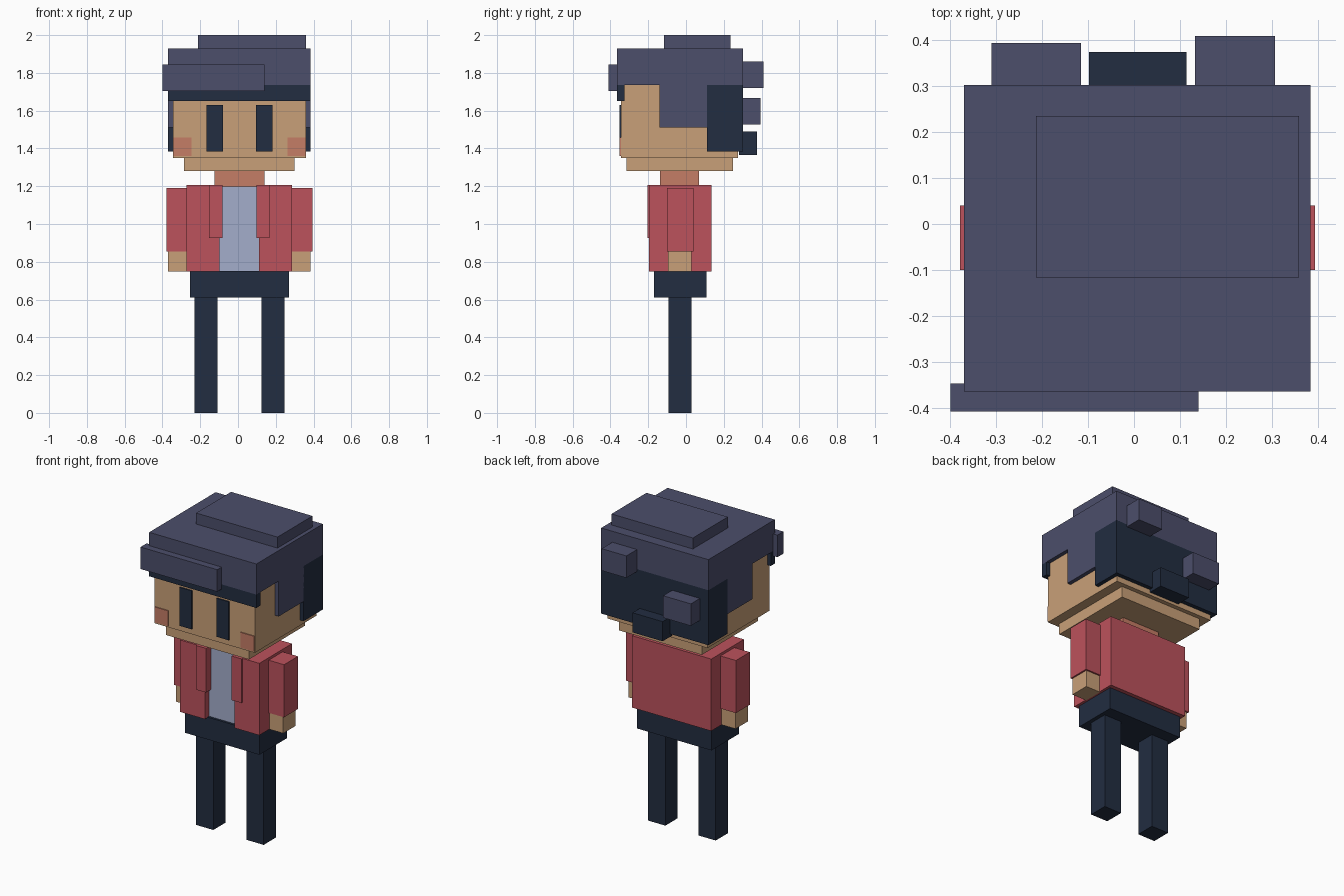
import bpy
import bmesh

if "Cube" in bpy.data.objects:
    bpy.data.objects.remove(bpy.data.objects["Cube"])


def material(name, color):
    m = bpy.data.materials.new(name)
    lin = [c / 12.92 if c <= 0.04045 else ((c + 0.055) / 1.055) ** 2.4
           for c in (v / 255 for v in color)]
    m.diffuse_color = (*lin, 1)
    m.use_nodes = True
    m.node_tree.nodes["Principled BSDF"].inputs["Base Color"].default_value = m.diffuse_color
    return m


HAIR = material("slate hair", (76, 78, 107))
NAVY = material("dark navy", (34, 45, 65))
SKIN = material("tan skin", (201, 160, 120))
BLUSH = material("blush", (197, 125, 102))
RED = material("jacket red", (188, 82, 92))
SHIRT = material("pale blue shirt", (164, 174, 203))
MID = 0.0075  # mirror plane of the figure


def box(name, mat, x, y, z):
    """Axis-aligned block given by its (min, max) on each axis."""
    bm = bmesh.new()
    bmesh.ops.create_cube(bm, size=1)
    for v in bm.verts:
        v.co = [r[0] if c < 0 else r[1] for c, r in zip(v.co, (x, y, z))]
    mesh = bpy.data.meshes.new(name)
    bm.to_mesh(mesh)
    bm.free()
    mesh.materials.append(mat)
    obj = bpy.data.objects.new(name, mesh)
    bpy.context.collection.objects.link(obj)
    return obj


def pair(name, mat, x, y, z):
    """Right-hand block and its mirrored left twin; x is measured from MID."""
    box(name + "_right", mat, (MID + x[0], MID + x[1]), y, z)
    box(name + "_left", mat, (MID - x[1], MID - x[0]), y, z)


# Legs and hips
pair("leg", NAVY, (0.117, 0.238), (-0.092, 0.03), (0, 0.615))
box("hips", NAVY, (-0.255, 0.27), (-0.17, 0.108), (0.61, 0.752))

# Shirt, open jacket and lapels
box("shirt", SHIRT, (-0.12, 0.13), (-0.155, 0.05), (0.75, 1.198))
pair("jacket_side", RED, (0.105, 0.279), (-0.195, 0.134), (0.748, 1.206))
box("jacket_back", RED, (-0.11, 0.125), (0.04, 0.134), (0.748, 1.206))
pair("lapel", RED, (0.09, 0.16), (-0.204, -0.15), (0.925, 1.206))

# Arms
pair("sleeve", RED, (0.272, 0.387), (-0.1, 0.04), (0.855, 1.19))
pair("hand", SKIN, (0.274, 0.377), (-0.094, 0.03), (0.748, 0.86))

# Neck and head
box("neck", BLUSH, (-0.125, 0.14), (-0.138, 0.07), (1.19, 1.29))
box("chin", SKIN, (-0.285, 0.298), (-0.316, 0.248), (1.28, 1.355))
box("head", SKIN, (-0.345, 0.36), (-0.345, 0.276), (1.35, 1.75))

# Face details
pair("eye", NAVY, (0.088, 0.174), (-0.353, -0.344), (1.385, 1.63))
pair("cheek", BLUSH, (0.255, 0.35), (-0.351, -0.344), (1.36, 1.457))

# Hair masses
WIDE = (-0.37, 0.385)
box("hair_cap", HAIR, WIDE, (-0.365, 0.303), (1.735, 1.93))
box("hair_crown", HAIR, (-0.213, 0.36), (-0.117, 0.235), (1.92, 2.0))
box("hair_fringe", HAIR, (-0.4, 0.14), (-0.409, -0.348), (1.705, 1.845))
box("hair_under_fringe", NAVY, WIDE, (-0.365, -0.325), (1.65, 1.737))
pair("sideburn", HAIR, (0.33, 0.3775), (-0.14, 0.112), (1.51, 1.74))
box("hair_back", NAVY, WIDE, (0.11, 0.303), (1.385, 1.737))

# Tufts on the back of the head
box("tuft_upper", HAIR, (0.133, 0.307), (0.28, 0.41), (1.72, 1.86))
box("tuft_middle", HAIR, (-0.31, -0.115), (0.28, 0.394), (1.527, 1.667))
box("tuft_lower", NAVY, (-0.098, 0.114), (0.28, 0.375), (1.365, 1.49))
